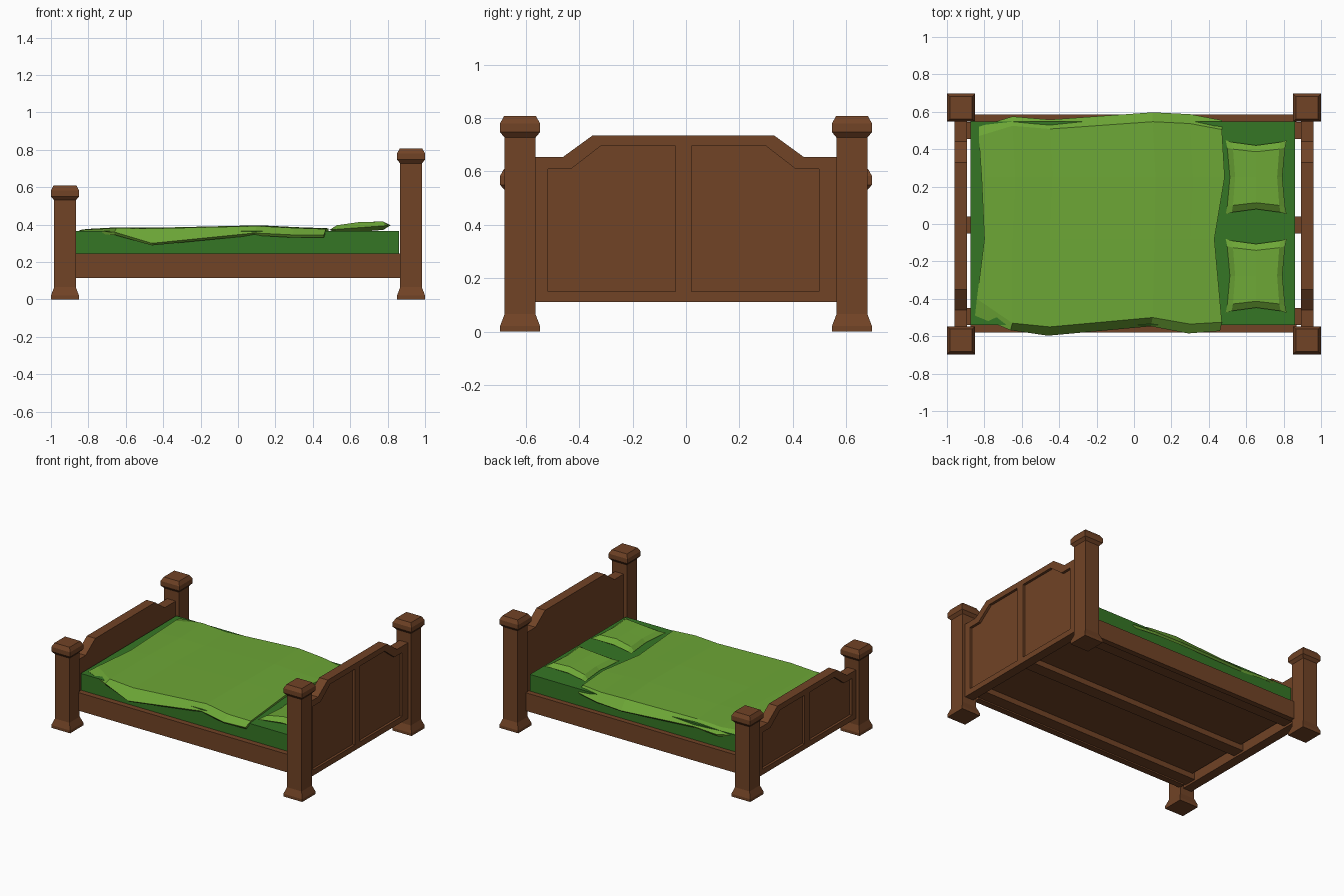
import bpy, bmesh

if "Cube" in bpy.data.objects:
    bpy.data.objects.remove(bpy.data.objects["Cube"])

def material(name, rgb):
    m = bpy.data.materials.new(name)
    m.diffuse_color = (*rgb, 1)
    m.use_nodes = True
    m.node_tree.nodes["Principled BSDF"].inputs["Base Color"].default_value = m.diffuse_color
    return m

WOOD = material("brown wood", (0.165, 0.056, 0.019))
SHEET = material("dark green sheet", (0.036, 0.18, 0.018))
COVER = material("light green cloth", (0.152, 0.385, 0.037))

def make(name, bm, mat, fix=True):
    if fix:
        bmesh.ops.recalc_face_normals(bm, faces=bm.faces)
    me = bpy.data.meshes.new(name)
    bm.to_mesh(me)
    bm.free()
    me.materials.append(mat)
    ob = bpy.data.objects.new(name, me)
    bpy.context.scene.collection.objects.link(ob)
    return ob

def prism(bm, pts, x0, x1):
    """Extrude a (y, z) polygon along x."""
    lo = [bm.verts.new((x0, y, z)) for y, z in pts]
    hi = [bm.verts.new((x1, y, z)) for y, z in pts]
    bm.faces.new(lo)
    bm.faces.new(hi[::-1])
    n = len(pts)
    for i in range(n):
        j = (i + 1) % n
        bm.faces.new((lo[i], lo[j], hi[j], hi[i]))

def box(name, x, y, z, mat):
    bm = bmesh.new()
    prism(bm, [(y[0], z[0]), (y[1], z[0]), (y[1], z[1]), (y[0], z[1])], *x)
    return make(name, bm, mat)

# Square posts with flared feet and caps
def post(name, cx, cy, h):
    prof = [(0, .075), (.02, .075), (.065, .058), (h - .08, .058),
            (h - .06, .075), (h - .027, .075), (h, .06)]
    bm = bmesh.new()
    rings = [[bm.verts.new((cx + sx * r, cy + sy * r, z))
              for sx, sy in ((-1, -1), (1, -1), (1, 1), (-1, 1))] for z, r in prof]
    for a, b in zip(rings, rings[1:]):
        for i in range(4):
            j = (i + 1) % 4
            bm.faces.new((a[i], a[j], b[j], b[i]))
    bm.faces.new(rings[0])
    bm.faces.new(rings[-1])
    make(name, bm, WOOD)

for s, side in ((-1, "front"), (1, "back")):
    post(f"head_post_{side}", .925, .622 * s, .807)
    post(f"foot_post_{side}", -.925, .622 * s, .61)

# Head and foot boards: backing slab plus raised frame on the outer side
def board(name, sx, top):
    b, e, c = .11, top - .08, -.01
    bm = bmesh.new()
    half = [(.58, b), (.58, e), (.45, e), (.34, top)]
    prism(bm, [(c + y, z) for y, z in half] + [(c - y, z) for y, z in half[::-1]],
          sx * .892, sx * .942)
    frame = [(0, b), *half, (0, top), (0, top - .04), (.31, top - .04), (.42, e - .045),
             (.508, e - .045), (.508, b + .04), (0, b + .04)]
    for s in (-1, 1):
        prism(bm, [(c + s * y, z) for y, z in frame], sx * .942, sx * .96)
    prism(bm, [(c - .03, b + .04), (c + .03, b + .04), (c + .03, top - .04), (c - .03, top - .04)],
          sx * .942, sx * .96)
    make(name, bm, WOOD)

board("headboard", 1, .735)
board("footboard", -1, .54)

# Rails, under-beams and base
box("rail_front", (-.875, .87), (-.58, -.535), (.115, .245), WOOD)
box("rail_back", (-.875, .87), (.545, .585), (.115, .245), WOOD)
for i, y in enumerate((-.495, -.005, .5)):
    box(f"under_beam_{i + 1}", (-.895, .895), (y - .045, y + .045), (.125, .19), WOOD)
box("base_slab", (-.875, .86), (-.54, .55), (.165, .205), WOOD)

# Mattress
box("mattress", (-.875, .86), (-.54, .548), (.205, .365), SHEET)

# Blanket: draped sheet lofted across stations along x
# x back, x middle, x front, y back, z back, z top, y front top, y front low, z front low
stations = [
    (-.83, -.80, -.84, .52, .37, .376, -.40, -.49, .368),
    (-.65, -.65, -.65, .575, .345, .385, -.53, -.568, .36),
    (-.45, -.45, -.45, .558, .345, .383, -.55, -.597, .30),
    (.10, .11, .10, .597, .325, .396, -.50, -.547, .355),
    (.30, .30, .30, .587, .33, .386, -.535, -.585, .345),
    (.47, .43, .47, .555, .34, .38, -.525, -.572, .345)]
bm = bmesh.new()
rows = []
for xb, xm, xf, yb, zb, zt, yt, yl, zl in stations:
    pts = [(xb, yb, zb), (xb, yb - .05, zt - .004), (xb + .015, .25, zt),
           (xm, -.08, zt), (xf, yt, zt - .004), (xf - .01, yl, zl)]
    rows.append([bm.verts.new(p) for p in pts])
for a, b in zip(rows, rows[1:]):
    for j in range(5):
        bm.faces.new((a[j], a[j + 1], b[j + 1], b[j]))
blanket = make("blanket", bm, COVER, fix=False)
mod = blanket.modifiers.new("thickness", 'SOLIDIFY')
mod.thickness = .018
mod.offset = -1

# Pillows: pinched cushions leaning up toward the headboard
def pillow(name, cy):
    us = (-1, -.8, 0, .8, 1)
    bm = bmesh.new()
    layers = []
    for side in (1, -1):
        grid = {}
        for i, u in enumerate(us):
            for j, v in enumerate(us):
                rim = abs(u) == 1 or abs(v) == 1
                if rim and side < 0:
                    grid[i, j] = layers[0][i, j]
                    continue
                x = .653 + .163 * u * (1 - .14 * (1 - v * v))
                y = cy + .198 * v * (1 - .14 * (1 - u * u))
                z = .384 + .012 * u
                if not rim:
                    z += .022 + .008 * (u == 0) if side > 0 else -.022
                grid[i, j] = bm.verts.new((x, y, z))
        layers.append(grid)
        for i in range(4):
            for j in range(4):
                bm.faces.new((grid[i, j], grid[i + 1, j], grid[i + 1, j + 1], grid[i, j + 1]))
    make(name, bm, COVER)

pillow("pillow_back", .25)
pillow("pillow_front", -.277)
